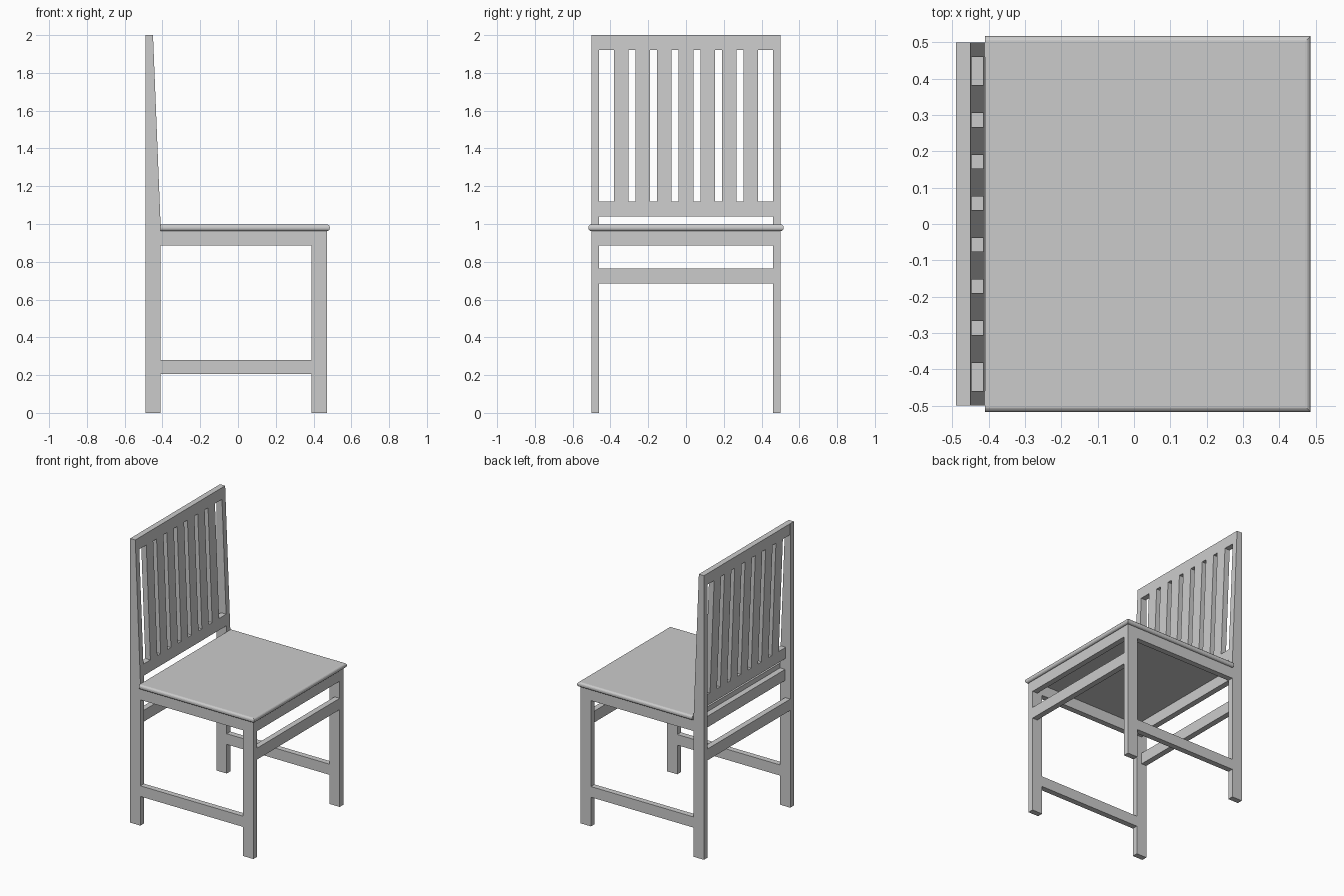
import bpy
import bmesh

cube = bpy.data.objects.get("Cube")
if cube:
    bpy.data.objects.remove(cube)

grey = bpy.data.materials.new("plain grey")
grey.use_nodes = True
colour = (0.6, 0.6, 0.6, 1)
grey.diffuse_color = colour
grey.node_tree.nodes["Principled BSDF"].inputs["Base Color"].default_value = colour

BACK, BACK_IN = -0.49, -0.41      # rear leg depth range
FRONT_IN, FRONT = 0.39, 0.47      # front leg depth range
SIDE, SIDE_IN = 0.5, 0.46         # outer and inner leg faces
T = 0.04                          # board thickness
SEAT_LOW, SEAT_TOP = 0.963, 0.997


def add_object(name, bm):
    bmesh.ops.recalc_face_normals(bm, faces=bm.faces)
    mesh = bpy.data.meshes.new(name)
    bm.to_mesh(mesh)
    bm.free()
    mesh.materials.append(grey)
    obj = bpy.data.objects.new(name, mesh)
    bpy.context.collection.objects.link(obj)
    return obj


def board(name, profile, y0, y1):
    """Extrude a side profile of (x, z) points from y0 to y1."""
    bm = bmesh.new()
    face = bm.faces.new([bm.verts.new((x, y0, z)) for x, z in profile])
    moved = bmesh.ops.extrude_face_region(bm, geom=[face])["geom"]
    verts = [v for v in moved if isinstance(v, bmesh.types.BMVert)]
    bmesh.ops.translate(bm, verts=verts, vec=(0, y1 - y0, 0))
    return add_object(name, bm)


def box(name, x0, x1, y0, y1, z0, z1):
    return board(name, [(x0, z0), (x1, z0), (x1, z1), (x0, z1)], y0, y1)


def slope(z):
    """Front face of the leaning backrest at height z."""
    return BACK_IN - T * (z - 1)


def leaning(name, y0, y1, z0, z1):
    a, b = slope(z0), slope(z1)
    return board(name, [(a - T, z0), (a, z0), (b, z1), (b - T, z1)], y0, y1)


# Legs, side aprons and low side stretchers
leg_profile = [(BACK, 0), (BACK_IN, 0), (BACK_IN, 1), (slope(2), 2), (BACK, 2)]
for side, s in (("left", 1), ("right", -1)):
    y0, y1 = sorted((s * SIDE_IN, s * SIDE))
    board(f"back_leg_{side}", leg_profile, y0, y1)
    box(f"front_leg_{side}", FRONT_IN, FRONT, y0, y1, 0, SEAT_LOW)
    box(f"side_apron_{side}", BACK_IN, FRONT_IN, y0, y1, 0.885, SEAT_LOW)
    box(f"side_stretcher_{side}", BACK_IN, FRONT_IN, y0, y1, 0.205, 0.28)

# Cross aprons and stretchers
box("front_apron", FRONT - T, FRONT, -SIDE_IN, SIDE_IN, 0.885, SEAT_LOW)
box("front_stretcher", FRONT - T, FRONT, -SIDE_IN, SIDE_IN, 0.685, 0.765)
box("back_apron", BACK_IN - T, BACK_IN, -SIDE_IN, SIDE_IN, 0.885, SEAT_LOW)
box("back_stretcher", BACK, BACK + T, -SIDE_IN, SIDE_IN, 0.685, 0.765)

# Leaning backrest: two rails and seven slats
leaning("lower_back_rail", -SIDE_IN, SIDE_IN, 1.04, 1.12)
leaning("top_back_rail", -SIDE_IN, SIDE_IN, 1.92, 2)
for i in range(-3, 4):
    mid = i * 0.1145
    leaning(f"back_slat_{i + 4}", mid - 0.0385, mid + 0.0385, 1.12, 1.92)

# Seat board, rounded on the front and both sides, square at the back
seat = box("seat", BACK_IN, 0.486, -0.517, 0.517, SEAT_LOW, SEAT_TOP)
bm = bmesh.new()
bm.from_mesh(seat.data)
edges = [e for e in bm.edges
         if abs(e.verts[0].co.z - e.verts[1].co.z) < 0.001
         and max(v.co.x for v in e.verts) > 0]
bmesh.ops.bevel(bm, geom=edges, offset=0.015, segments=5, profile=0.5, affect="EDGES")
bm.to_mesh(seat.data)
bm.free()
